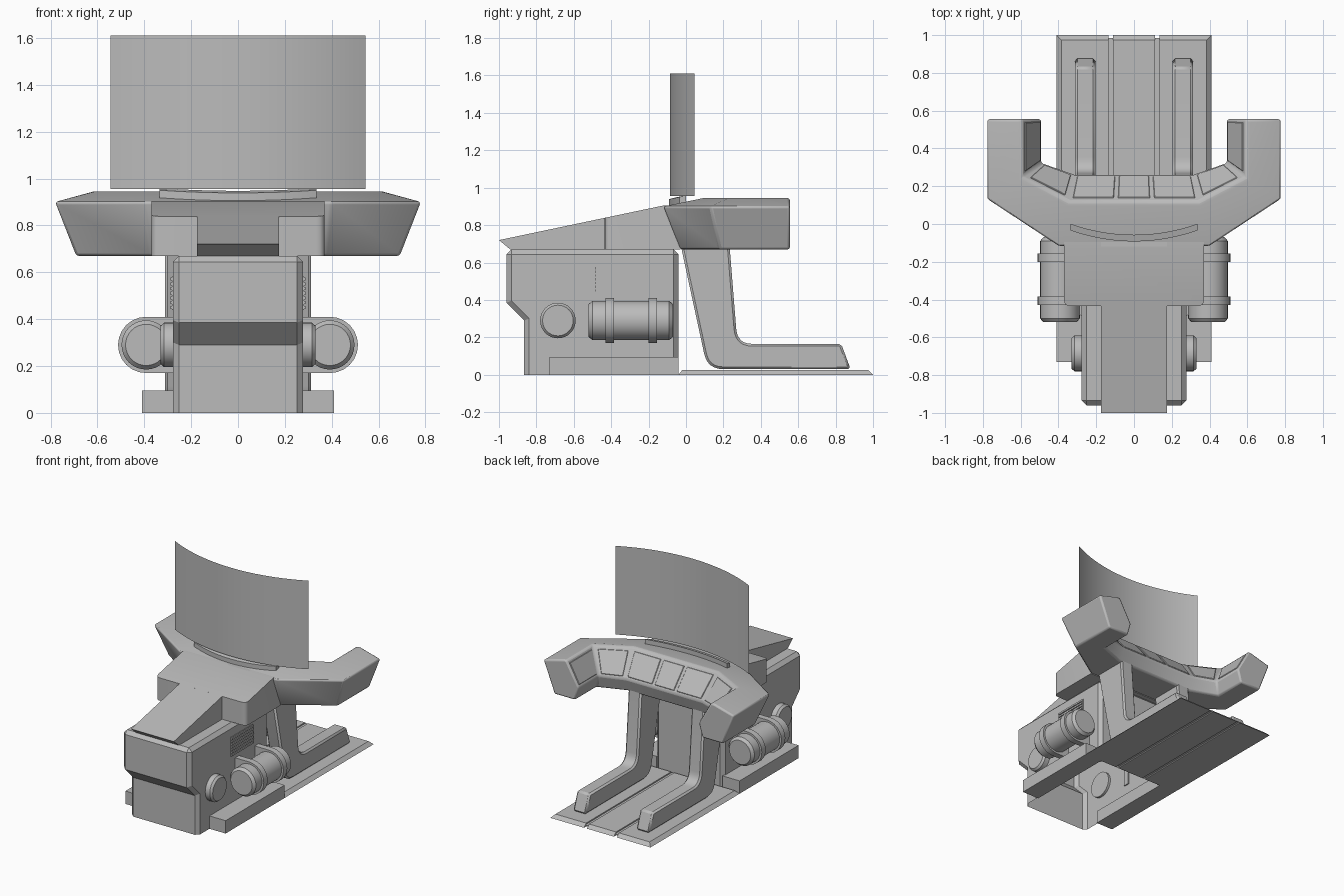
import bpy, bmesh, math
from mathutils import Vector

if "Cube" in bpy.data.objects:
    bpy.data.objects.remove(bpy.data.objects["Cube"])

grey = bpy.data.materials.new("plain grey")
grey.use_nodes = True
grey.diffuse_color = (0.5, 0.5, 0.5, 1)
grey.node_tree.nodes["Principled BSDF"].inputs["Base Color"].default_value = (0.5, 0.5, 0.5, 1)
SIDES = (("left", 1), ("right", -1))


def finish(name, bm, bevel=0, segments=1, limit=30, smooth=False):
    bmesh.ops.recalc_face_normals(bm, faces=bm.faces)
    mesh = bpy.data.meshes.new(name)
    bm.to_mesh(mesh)
    bm.free()
    obj = bpy.data.objects.new(name, mesh)
    bpy.context.collection.objects.link(obj)
    mesh.materials.append(grey)
    if bevel:
        mod = obj.modifiers.new("edge", "BEVEL")
        mod.width, mod.segments = bevel, segments
        mod.limit_method, mod.angle_limit = "ANGLE", math.radians(limit)
    if smooth:
        bpy.ops.object.select_all(action="DESELECT")
        obj.select_set(True)
        bpy.context.view_layer.objects.active = obj
        bpy.ops.object.shade_smooth_by_angle(angle=math.radians(35))
    return obj


def loft(name, rings, caps=True, closed=True, **kw):
    """Skin a list of equal point rings."""
    bm = bmesh.new()
    rows = [[bm.verts.new(p) for p in ring] for ring in rings]
    n = len(rows[0])
    for a, b in zip(rows, rows[1:]):
        for i in range(n if closed else n - 1):
            j = (i + 1) % n
            bm.faces.new((a[i], a[j], b[j], b[i]))
    if caps:
        bm.faces.new(rows[0])
        bm.faces.new(rows[-1])
    return finish(name, bm, **kw)


def prism(name, profile, x0, x1, **kw):
    """Extrude a (y, z) profile along x."""
    return loft(name, [[(x, y, z) for y, z in profile] for x in (x0, x1)], **kw)


def box(name, x0, x1, y0, y1, z0, z1, **kw):
    return prism(name, [(y0, z0), (y1, z0), (y1, z1), (y0, z1)], x0, x1, **kw)


def circle(r, n=32):
    return [(r * math.cos(2 * math.pi * i / n), r * math.sin(2 * math.pi * i / n)) for i in range(n)]


def fillet(pts, radii, steps=6):
    """Round the corners of a 2D outline."""
    out = []
    for i, r in enumerate(radii):
        p, a, b = Vector(pts[i]), Vector(pts[i - 1]), Vector(pts[(i + 1) % len(pts)])
        if not r:
            out.append(p)
            continue
        s, e = p + (a - p).normalized() * r, p + (b - p).normalized() * r
        for k in range(steps + 1):
            t = k / steps
            out.append(s * (1 - t) ** 2 + p * 2 * t * (1 - t) + e * t * t)
    return out


# Main cabinet, open underneath
cabinet = prism("cabinet", [(-0.865, 0), (-0.865, 0.29), (-0.96, 0.385), (-0.96, 0.67), (-0.04, 0.67), (-0.04, 0)],
                -0.278, 0.278, bevel=0.026, limit=60)
bm = bmesh.new()
bm.from_mesh(cabinet.data)
bmesh.ops.delete(bm, geom=[f for f in bm.faces if all(v.co.z < 0.001 for v in f.verts)], context="FACES_ONLY")
bm.to_mesh(cabinet.data)
bm.free()

# Sloping hood and its wide shoulder block
prism("hood", [(-1, 0.72), (-0.94, 0.67), (-0.04, 0.67), (-0.05, 0.905), (-0.12, 0.905)], -0.175, 0.175)
shoulder = fillet([(-0.37, -0.435), (0.37, -0.435), (0.37, -0.03), (-0.37, -0.03)], [0.035, 0.035, 0, 0], 4)


def hood_height(y):
    return min(0.905, 0.905 + (y + 0.12) * 0.21)


bm = bmesh.new()
low = [bm.verts.new((x, y, 0.67)) for x, y in shoulder]
front = [v for v in low if v.co.y < -0.3]
back = [v for v in low if v.co.y > -0.3]
mid = [bm.verts.new((x, -0.12, 0.905)) for x in (0.37, -0.37)]
top = [bm.verts.new((v.co.x, v.co.y, hood_height(v.co.y))) for v in low]
ftop, btop = top[:len(front)], top[len(front):]
bm.faces.new(low)
bm.faces.new(ftop + mid)
bm.faces.new([mid[1], mid[0]] + btop)
for i in range(len(front) - 1):
    bm.faces.new((front[i], front[i + 1], ftop[i + 1], ftop[i]))
bm.faces.new((front[-1], back[0], btop[0], mid[0], ftop[-1]))
bm.faces.new((back[1], front[0], ftop[0], mid[1], btop[1]))
bm.faces.new((back[0], back[1], btop[1], btop[0]))
finish("hood_shoulder", bm, smooth=True)

# Wrap-around console: sections run bottom outer, brow, ridge, panel foot, bottom inner
heights = (0.67, 0.9, 0.945, 0.945, 0.77, 0.67)
plan = [
    [(0.69, 0.555), (0.78, 0.555), (0.615, 0.555), (0.59, 0.555), (0.49, 0.555), (0.52, 0.555)],
    [(0.69, 0.18), (0.78, 0.13), (0.61, 0.23), (0.59, 0.25), (0.49, 0.325), (0.52, 0.305)],
    [(0.37, -0.03), (0.4, -0.12), (0.35, 0.095), (0.34, 0.12), (0.31, 0.262), (0.32, 0.23)],
]
half = [[Vector((x, y, z)) for (x, y), z in zip(row, heights)] for row in plan]
flip = [[Vector((-p.x, p.y, p.z)) for p in row] for row in reversed(half)]
stations = half + flip
loft("console", stations, bevel=0.012, segments=2, limit=25, smooth=True)


# Inset control panels on the inner slope
def panel(name, a, b, u0, u1, v0=0.12, v1=0.92):
    def at(u, v):
        return a[3].lerp(b[3], u).lerp(a[4].lerp(b[4], u), v)
    quad = [at(u0, v0), at(u1, v0), at(u1, v1), at(u0, v1)]
    normal = (quad[1] - quad[0]).cross(quad[3] - quad[0]).normalized()
    if normal.z < 0:
        normal = -normal
    loft(name, [[p - normal * 0.004 for p in quad], [p + normal * 0.005 for p in quad]], bevel=0.003)


spans = [(0, 1, ((0.06, 0.93),)), (1, 2, ((0.12, 0.88),)),
         (2, 3, ((0.02, 0.34), (0.375, 0.625), (0.66, 0.98))),
         (3, 4, ((0.12, 0.88),)), (4, 5, ((0.07, 0.94),))]
for i, j, parts in spans:
    for k, (u0, u1) in enumerate(parts):
        panel(f"control_panel_{i}_{k}", stations[i], stations[j], u0, u1)


# Curved screen and the strip that carries it
def arc(radius, front_y, half_width, n=24):
    reach = math.asin(half_width / radius)
    angles = [reach * (2 * i / n - 1) for i in range(n + 1)]
    return [(radius * math.sin(a), front_y + radius * (1 - math.cos(a))) for a in angles]


curve = arc(1.207, -0.085, 0.545)
loft("screen", [[(x, y, z) for x, y in curve] for z in (0.955, 1.61)], caps=False, closed=False, smooth=True)
strip = arc(1.0, -0.092, 0.335)
rings = []
for x, y in strip:
    z = 0.945 + 0.2 * (y + 0.06)
    rings.append([(x, y, z - 0.04), (x, y + 0.035, z - 0.03), (x, y + 0.035, z + 0.009), (x, y, z)])
loft("screen_strip", rings, smooth=True)

# Floor plate: three tapered boards joined by two sunken seams
t = 0.025
for name, x0, x1, c0, c1 in (("middle", -0.11, 0.11, 0, 0), ("left", 0.135, 0.41, 0, t), ("right", -0.41, -0.135, t, 0)):
    loft("floor_" + name, [
        [(x0, -0.04, 0), (x1, -0.04, 0), (x1, 1, 0), (x0, 1, 0)],
        [(x0 + c0, -0.02, t), (x1 - c1, -0.02, t), (x1 - c1, 0.975, t), (x0 + c0, 0.975, t)]])
for name, s in SIDES:
    a, b = sorted((s * 0.11, s * 0.135))
    box("floor_seam_" + name, a, b, -0.03, 0.985, 0.008, 0.016)

# Parts repeated on both sides
leg = fillet([(-0.03, 0.7), (0.115, 0.03), (0.88, 0.03), (0.83, 0.165), (0.275, 0.165), (0.232, 0.7)],
             [0, 0.085, 0, 0, 0.08, 0])
for name, s in SIDES:
    prism("leg_" + name, leg, s * 0.205, s * 0.312, bevel=0.012, limit=40, smooth=True)
    box("skirt_" + name, s * 0.27, s * 0.41, -0.73, -0.04, 0, 0.095)

    # Vent slats
    box("vent_" + name, s * 0.27, s * 0.282, -0.485, -0.225, 0.44, 0.582)
    for k in range(7):
        z = 0.444 + k * 0.02
        box(f"vent_slat_{name}_{k}", s * 0.278, s * 0.289, -0.483, -0.227, z, z + 0.013)

    # Round cap on the cabinet side
    loft("side_cap_" + name, [[(s * x, -0.685 + a, 0.29 + b) for a, b in circle(r)]
                              for x, r in ((0.26, 0.095), (0.315, 0.095), (0.33, 0.082))], smooth=True)

    # Canister with clamp bands reaching back to the cabinet
    loft("canister_" + name, [[(s * (0.392 + a), y, 0.29 + b) for a, b in circle(r)]
                              for y, r in ((-0.52, 0.088), (-0.5, 0.105), (-0.09, 0.105), (-0.07, 0.088))], smooth=True)
    band = [(0.27, 0.17)] + [(0.392 + 0.12 * math.sin(a), 0.29 - 0.12 * math.cos(a))
                             for a in (math.pi * i / 12 for i in range(13))] + [(0.27, 0.41)]
    for k, y in enumerate((-0.43, -0.2)):
        loft(f"clamp_{name}_{k}", [[(s * x, yy, z) for x, z in band] for yy in (y, y + 0.045)], smooth=True)
